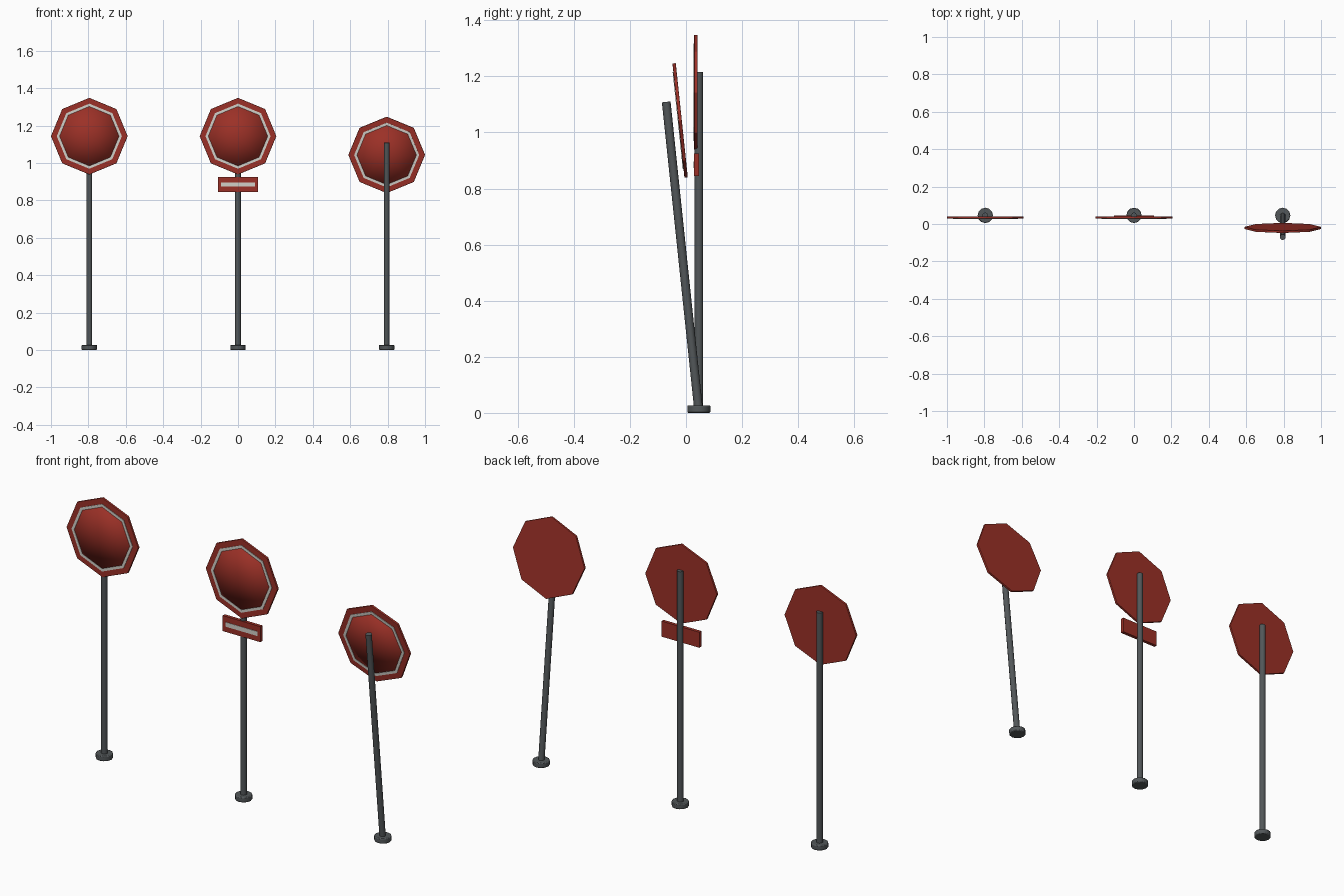
import bpy, bmesh, math
from mathutils import Matrix, Vector

cube = bpy.data.objects.get("Cube")
if cube:
    bpy.data.objects.remove(cube, do_unlink=True)


def material(name, rgb):
    m = bpy.data.materials.new(name)
    m.use_nodes = True
    m.diffuse_color = (*rgb, 1)
    m.node_tree.nodes["Principled BSDF"].inputs["Base Color"].default_value = (*rgb, 1)
    return m


RED = material("sign red", (0.33, 0.03, 0.02))
WHITE = material("border white", (0.65, 0.63, 0.58))
GREY = material("metal grey", (0.085, 0.095, 0.10))


def finish(bm, name, mat, matrix, smooth=None, bevel=0):
    bmesh.ops.recalc_face_normals(bm, faces=bm.faces)
    mesh = bpy.data.meshes.new(name)
    bm.to_mesh(mesh)
    bm.free()
    mesh.materials.append(mat)
    ob = bpy.data.objects.new(name, mesh)
    bpy.context.collection.objects.link(ob)
    ob.matrix_world = matrix
    if bevel:
        mod = ob.modifiers.new("soft edge", 'BEVEL')
        mod.width, mod.segments = bevel, 2
        mod.limit_method = 'ANGLE'
    if smooth is not None:
        bpy.ops.object.select_all(action='DESELECT')
        ob.select_set(True)
        bpy.context.view_layer.objects.active = ob
        bpy.ops.object.shade_smooth_by_angle(angle=math.radians(smooth))
    return ob


def cylinder(name, radius, z0, z1, sides, matrix, bevel=0):
    bm = bmesh.new()
    bmesh.ops.create_cone(bm, cap_ends=True, segments=sides, radius1=radius,
                          radius2=radius, depth=z1 - z0)
    bmesh.ops.translate(bm, verts=bm.verts, vec=(0, 0, (z0 + z1) / 2))
    finish(bm, name, GREY, matrix, 50, bevel)


def octagon(name, radius, front, back, mat, matrix, smooth=None, bevel=0):
    # Prism along y with a corner pointing straight up
    bm = bmesh.new()
    bmesh.ops.create_cone(bm, cap_ends=True, cap_tris=smooth is not None, segments=8,
                          radius1=radius, radius2=radius, depth=back - front)
    bmesh.ops.rotate(bm, verts=bm.verts, matrix=Matrix.Rotation(math.pi / 2, 3, 'X'))
    bmesh.ops.translate(bm, verts=bm.verts, vec=(0, (front + back) / 2, 0))
    finish(bm, name, mat, matrix, smooth, bevel)


def octagon_ring(name, outer, inner, front, back, mat, matrix):
    bm = bmesh.new()
    loops = []
    for r, y in ((outer, front), (inner, front), (inner, back), (outer, back)):
        loops.append([bm.verts.new((r * math.sin(i * math.pi / 4), y,
                                    r * math.cos(i * math.pi / 4))) for i in range(8)])
    for k in range(4):
        a, b = loops[k], loops[(k + 1) % 4]
        for i in range(8):
            j = (i + 1) % 8
            bm.faces.new((a[i], a[j], b[j], b[i]))
    finish(bm, name, mat, matrix)


def box(name, low, high, mat, matrix):
    bm = bmesh.new()
    low, high = Vector(low), Vector(high)
    bmesh.ops.create_cube(bm, size=1)
    bmesh.ops.scale(bm, verts=bm.verts, vec=high - low)
    bmesh.ops.translate(bm, verts=bm.verts, vec=(low + high) / 2)
    finish(bm, name, mat, matrix)


POST_Y = 0.046
TILT = Matrix.Rotation(math.radians(6), 4, 'X')


def sign(side, x, post_top, post_tilt, plate_matrix):
    ground = Matrix.Translation((x, POST_Y, 0))
    cylinder(side + "_base", 0.041, 0, 0.027, 12, ground, 0.004)
    cylinder(side + "_post", 0.0155, 0.004, post_top, 10, ground @ post_tilt)
    # Red plate, white border and shaded centre panel
    octagon(side + "_plate", 0.205, -0.006, 0.006, RED, plate_matrix, bevel=0.002)
    octagon_ring(side + "_border", 0.174, 0.159, -0.0085, -0.005, WHITE, plate_matrix)
    octagon(side + "_centre_panel", 0.159, -0.007, -0.005, RED, plate_matrix, smooth=120)


upright = Matrix.Identity(4)
sign("right", -0.795, 1.215, upright, Matrix.Translation((-0.795, 0.035, 1.143)))
sign("middle", 0, 1.215, upright, Matrix.Translation((0, 0.035, 1.143)))
# Leaning sign, with its plate hung behind the post
sign("left", 0.795, 1.115, TILT, Matrix.Translation((0.795, -0.021, 1.043)) @ TILT)

# Small plaque under the middle sign
box("plaque", (-0.108, 0.029, 0.845), (0.108, 0.046, 0.925), RED, upright)
box("plaque_stripe", (-0.091, 0.027, 0.873), (0.091, 0.030, 0.896), WHITE, upright)
